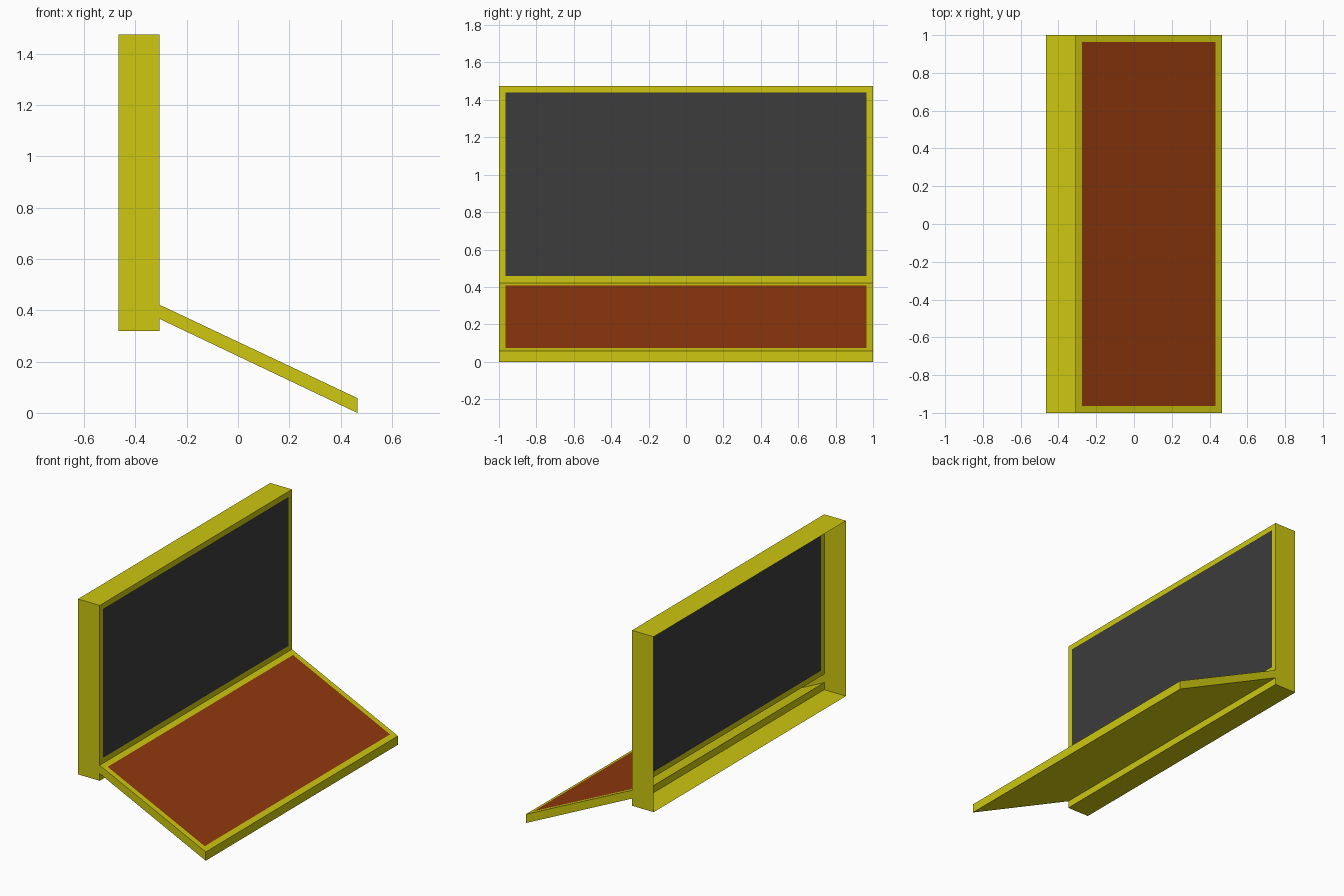
import bpy
import bmesh

cube = bpy.data.objects.get("Cube")
if cube:
    bpy.data.objects.remove(cube, do_unlink=True)


def material(name, rgb):
    mat = bpy.data.materials.new(name)
    mat.use_nodes = True
    colour = (*rgb, 1.0)
    mat.diffuse_color = colour
    mat.node_tree.nodes["Principled BSDF"].inputs["Base Color"].default_value = colour
    return mat


yellow = material("yellow casing", (0.61, 0.57, 0.005))
charcoal = material("charcoal screen", (0.045, 0.045, 0.045))
rust = material("rust brown deck", (0.28, 0.04, 0.004))

HALF = 1.0                              # half width along y
BACK, FRONT, TIP = -0.465, -0.307, 0.465
BOTTOM, TOP = 0.32, 1.475
HINGE_LOW, HINGE_HIGH = 0.367, 0.422    # slot where the ramp joins
TIP_HIGH = 0.058
BORDER = 0.036


def shell(name, profile, skip, inset_edge, inset_material):
    """Extrude an xz profile along y, leave some sides open, inset one side."""
    bm = bmesh.new()
    near, far = ([bm.verts.new((x, y, z)) for x, z in profile] for y in (-HALF, HALF))
    bm.faces.new(near)
    bm.faces.new(far[::-1])
    panel = None
    for i in range(len(profile)):
        if i in skip:
            continue
        j = (i + 1) % len(profile)
        face = bm.faces.new((near[j], near[i], far[i], far[j]))
        if i == inset_edge:
            panel = face
    bm.normal_update()
    bmesh.ops.inset_individual(bm, faces=[panel], thickness=BORDER, use_even_offset=True)
    panel.material_index = 1

    mesh = bpy.data.meshes.new(name)
    bm.to_mesh(mesh)
    bm.free()
    mesh.materials.append(yellow)
    mesh.materials.append(inset_material)
    obj = bpy.data.objects.new(name, mesh)
    bpy.context.collection.objects.link(obj)
    return obj


# Upright case: open at the back, with a slot in front for the ramp
shell("screen_case",
      [(BACK, BOTTOM), (FRONT, BOTTOM), (FRONT, HINGE_LOW),
       (FRONT, HINGE_HIGH), (FRONT, TOP), (BACK, TOP)],
      skip=(2, 5), inset_edge=3, inset_material=charcoal)

# Sloping hollow ramp, open towards the case
shell("front_ramp",
      [(FRONT, HINGE_LOW), (TIP, 0.0), (TIP, TIP_HIGH), (FRONT, HINGE_HIGH)],
      skip=(3,), inset_edge=2, inset_material=rust)
